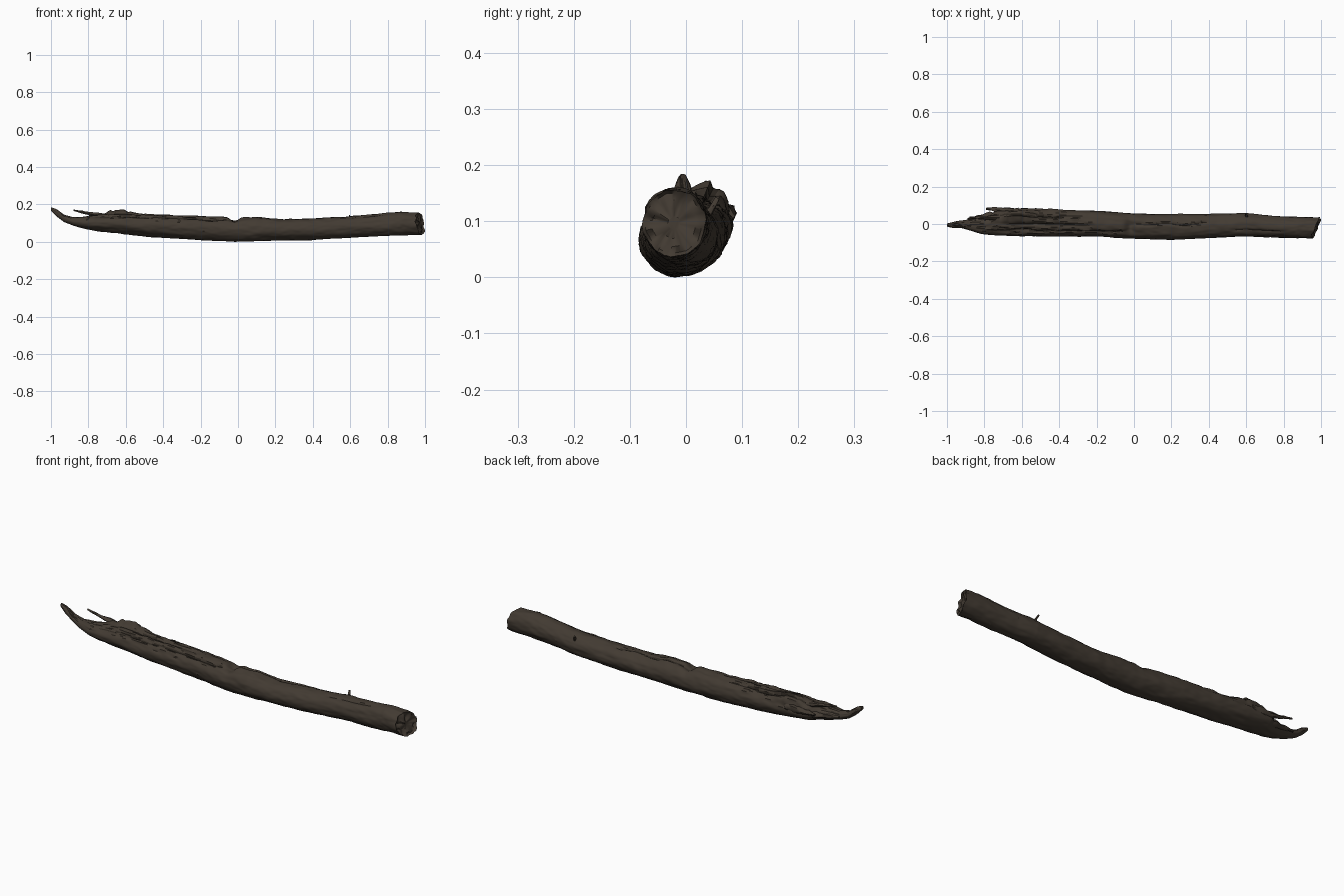
import bpy, bmesh, math
from mathutils import Vector, noise

if "Cube" in bpy.data.objects:
    bpy.data.objects.remove(bpy.data.objects["Cube"])

SIDES, RINGS = 56, 320

# log outline: x, front y, back y, bottom z, top z
OUTLINE = [
    (-1.00, -0.014, 0.002, 0.172, 0.190),
    (-0.97, -0.020, 0.010, 0.142, 0.180),
    (-0.93, -0.020, 0.018, 0.112, 0.150),
    (-0.88, -0.034, 0.024, 0.092, 0.136),
    (-0.82, -0.052, 0.036, 0.075, 0.140),
    (-0.77, -0.058, 0.050, 0.066, 0.146),
    (-0.73, -0.060, 0.078, 0.060, 0.150),
    (-0.60, -0.064, 0.084, 0.045, 0.156),
    (-0.45, -0.066, 0.080, 0.031, 0.152),
    (-0.20, -0.066, 0.070, 0.014, 0.142),
    (-0.02, -0.077, 0.056, 0.006, 0.136),
    (0.10, -0.084, 0.053, 0.008, 0.139),
    (0.22, -0.083, 0.052, 0.012, 0.127),
    (0.45, -0.073, 0.055, 0.018, 0.132),
    (0.60, -0.066, 0.057, 0.026, 0.143),
    (0.70, -0.070, 0.046, 0.033, 0.150),
    (0.88, -0.075, 0.037, 0.040, 0.167),
    (1.00, -0.077, 0.034, 0.042, 0.162),
]

# long cracks: start x, end x, angle in degrees, depth
CRACKS = [
    (-0.80, -0.03, 128, 0.010),
    (-0.78, -0.35, 62, 0.012),
    (-0.72, -0.20, 98, 0.009),
    (-0.03, 0.42, 78, 0.008),
    (0.50, 0.82, 115, 0.005),
]


def material(name, colour):
    m = bpy.data.materials.new(name)
    m.diffuse_color = (*colour, 1)
    m.use_nodes = True
    m.node_tree.nodes["Principled BSDF"].inputs["Base Color"].default_value = m.diffuse_color
    return m


bark = material("dark bark", (0.055, 0.043, 0.032))
crack_brown = material("crack brown", (0.028, 0.022, 0.016))


def section(x):
    for a, b in zip(OUTLINE, OUTLINE[1:]):
        if x <= b[0]:
            t = (x - a[0]) / (b[0] - a[0])
            return [p + (q - p) * t for p, q in zip(a[1:], b[1:])]
    return list(OUTLINE[-1][1:])


def bell(v, width):
    return math.exp(-(v / width) ** 2)


def crack_depth(x, a):
    total = 0
    for x0, x1, deg, depth in CRACKS:
        if x0 < x < x1:
            fade = min(1, (x - x0) / 0.05, (x1 - x) / 0.05)
            wander = 0.22 * noise.noise((x * 9, deg, 0))
            total += depth * fade * bell(a - math.radians(deg) - wander, 0.10)
    return total


def surface(x, a):
    """Point on the log's skin at a length and an angle."""
    front, back, low, high = section(x)
    c, s = math.cos(a), math.sin(a)
    ry, rz = (back - front) / 2, (high - low) / 2
    size = min(1, rz / 0.055)
    grain = noise.noise((x * 7, c * 2.2, s * 2.2)) * 0.004
    grain += noise.noise((x * 22, c * 6, s * 6)) * 0.0025
    top = max(0, s)
    # torn wood on the upper left half
    torn = top * min(1, max(0, -x * 2.5))
    grain += torn * 0.010 * noise.noise((x * 16, c * 7, s * 7 + 5))
    # raised ragged shard and the notch in the middle
    shard = 0.030 * bell(x + 0.65, 0.075) * bell(a - 1.15, 0.40)
    shard *= 1 + 0.6 * noise.noise((x * 40, 3, 0))
    notch = 0.026 * bell(x + 0.02, 0.026) * bell(a - 1.7, 0.65)
    r = (grain - crack_depth(x, a)) * size + shard - notch
    return Vector((x, (front + back) / 2 + (ry + r) * c, (low + high) / 2 + (rz + r) * s))


def finish(name, bm, mats):
    bmesh.ops.recalc_face_normals(bm, faces=bm.faces)
    me = bpy.data.meshes.new(name)
    bm.to_mesh(me)
    bm.free()
    ob = bpy.data.objects.new(name, me)
    bpy.context.collection.objects.link(ob)
    for m in mats:
        me.materials.append(m)
    bpy.ops.object.select_all(action='DESELECT')
    ob.select_set(True)
    bpy.context.view_layer.objects.active = ob
    bpy.ops.object.shade_smooth_by_angle(angle=math.radians(40))
    return ob


def bridge(bm, r0, r1):
    n = len(r0)
    return [bm.faces.new((r0[i], r0[(i + 1) % n], r1[(i + 1) % n], r1[i])) for i in range(n)]


# log body with a slanted, ragged sawn end
def build_log():
    bm = bmesh.new()
    angles = [2 * math.pi * i / SIDES for i in range(SIDES)]
    rings = []
    for k in range(RINGS + 1):
        x = -1 + 2 * k / RINGS
        ring = []
        for a in angles:
            p = surface(x, a)
            if x > 0.85:
                end = 0.998 - 0.42 * max(0, 0.02 - p.y) - 0.22 * max(0, p.z - 0.08)
                end += 0.012 * noise.noise((p.y * 40, p.z * 40, 2))
                p.x += (x - 0.85) / 0.15 * (min(end, 1) - 1)
            ring.append(bm.verts.new(p))
        rings.append(ring)
    for k in range(RINGS):
        x = -1 + 2 * (k + 0.5) / RINGS
        for i, f in enumerate(bridge(bm, rings[k], rings[k + 1])):
            if crack_depth(x, angles[i] + math.pi / SIDES) > 0.0062:
                f.material_index = 1
    # end grain, slightly hollow and lumpy
    mid = sum((v.co for v in rings[-1]), Vector()) / SIDES
    last = rings[-1]
    for s in (0.9, 0.7, 0.45, 0.2):
        ring = []
        for v in rings[-1]:
            p = mid.lerp(v.co, s)
            p.x += 0.016 * noise.noise((p.y * 45, p.z * 45, 7)) - 0.008
            ring.append(bm.verts.new(p))
        bridge(bm, last, ring)
        last = ring
    bm.faces.new(last)
    bm.faces.new(rings[0])
    return finish("log_body", bm, [bark, crack_brown])


# ragged tapering splinter along a path of (x, y, z, radius)
def splinter(name, path, sides=8, steps=5):
    bm = bmesh.new()
    last = None
    pts = []
    for a, b in zip(path, path[1:]):
        pts += [Vector(a).lerp(Vector(b), i / steps) for i in range(steps)]
    pts.append(Vector(path[-1]))
    axis = (Vector(path[-1][:3]) - Vector(path[0][:3])).normalized()
    u = axis.orthogonal().normalized()
    w = axis.cross(u)
    for p in pts:
        ring = []
        for i in range(sides):
            a = 2 * math.pi * i / sides
            r = p[3] * (1 + 0.5 * noise.noise((p[0] * 50, p[1] * 50 + i * 0.7, p[2] * 50)))
            ring.append(bm.verts.new(Vector(p[:3]) + (u * math.cos(a) + w * math.sin(a)) * r))
        if last:
            bridge(bm, last, ring)
        else:
            bm.faces.new(ring)
        last = ring
    bm.faces.new(last)
    return finish(name, bm, [bark])


parts = [
    build_log(),
    splinter("back_splinter", [(-0.62, 0.062, 0.115, 0.024), (-0.72, 0.074, 0.118, 0.015),
                               (-0.79, 0.083, 0.124, 0.006)]),
    splinter("top_splinter", [(-0.70, 0.035, 0.135, 0.018), (-0.80, 0.034, 0.158, 0.008),
                              (-0.88, 0.036, 0.174, 0.004)]),
    splinter("low_splinter", [(-0.72, 0.050, 0.100, 0.024), (-0.80, 0.040, 0.105, 0.014),
                              (-0.89, 0.028, 0.118, 0.005)]),
    splinter("twig_stub", [(0.61, 0.030, 0.105, 0.010), (0.60, 0.048, 0.132, 0.006),
                           (0.595, 0.056, 0.146, 0.004)]),
]

# rest the whole log on the ground
lowest = min(v.co.z for v in parts[0].data.vertices)
for ob in parts:
    for v in ob.data.vertices:
        v.co.z -= lowest
